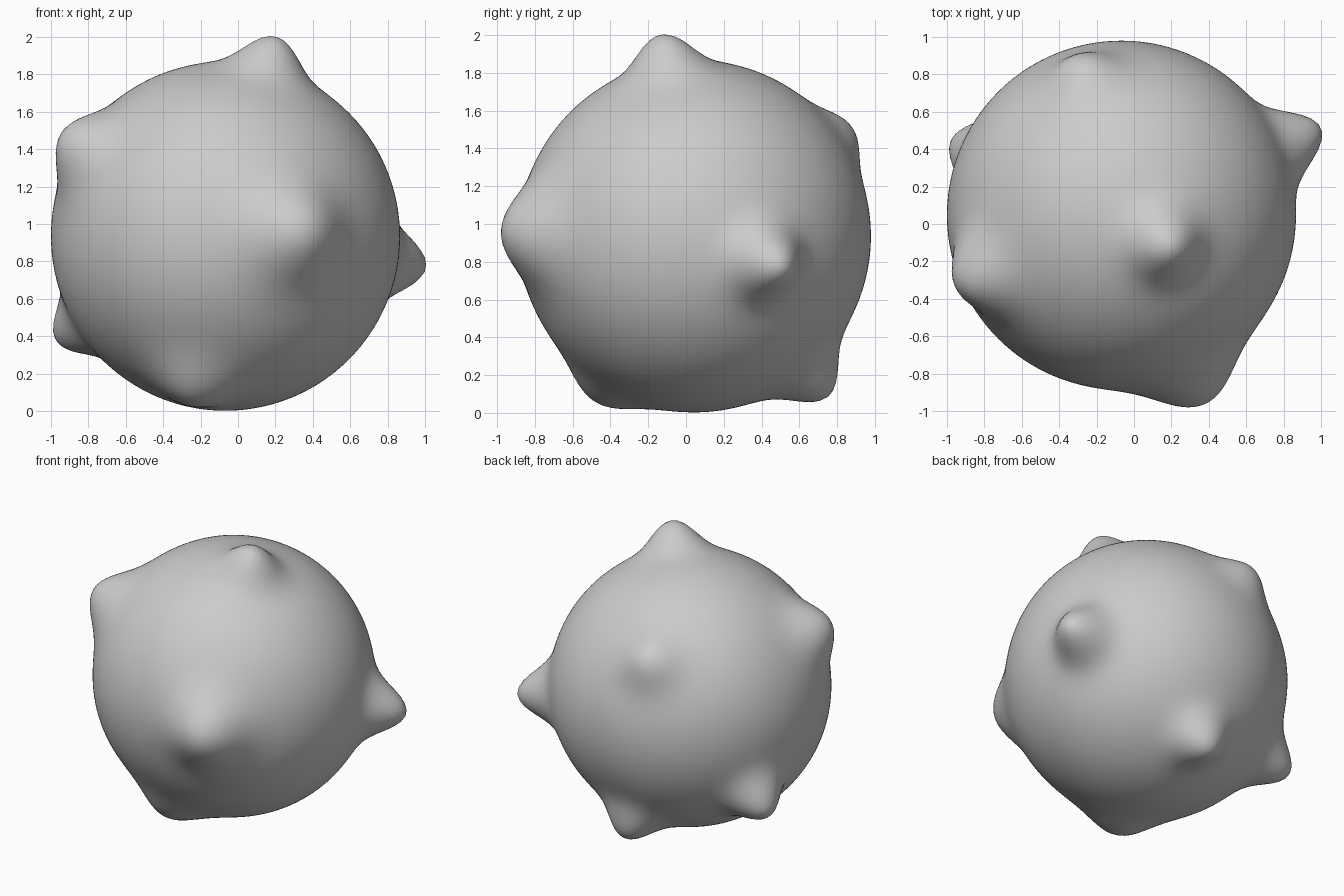
import bpy, bmesh, math
from mathutils import Vector

if "Cube" in bpy.data.objects:
    bpy.data.objects.remove(bpy.data.objects["Cube"])

CENTRE = Vector((-0.067, 0.047, 0.935))
RADIUS = 0.932

# Each bump: tip position relative to the centre, angular width in degrees
BUMPS = [
    ((0.270, -0.177, 1.065), 10.5),   # top
    ((1.065, 0.465, -0.165), 10.0),   # right
    ((0.445, -1.010, 0.025), 14.5),   # front
    ((-0.870, -0.370, 0.545), 12.5),  # upper left
    ((-0.900, 0.395, -0.555), 10.0),  # lower left
    ((-0.185, -0.525, -0.875), 13.0), # bottom front
    ((0.040, 0.705, -0.850), 10.3),   # bottom back
    ((-0.225, 0.830, 0.575), 11.0),   # upper back
]
TIPS = [(Vector(t).normalized(), Vector(t).length - RADIUS, math.radians(w))
        for t, w in BUMPS]


def surface_radius(d):
    """Sphere radius plus a soft bell-shaped spike around every tip."""
    return RADIUS + sum(h * math.exp(-(d.angle(t) / w) ** 2) for t, h, w in TIPS)


# Ball with blunt spikes pulled out of it
bm = bmesh.new()
bmesh.ops.create_icosphere(bm, subdivisions=6, radius=1)
for v in bm.verts:
    d = v.co.normalized()
    v.co = CENTRE + d * surface_radius(d)
for f in bm.faces:
    f.smooth = True

mesh = bpy.data.meshes.new("spiky_ball")
bm.to_mesh(mesh)
bm.free()
ball = bpy.data.objects.new("spiky_ball", mesh)
bpy.context.collection.objects.link(ball)
